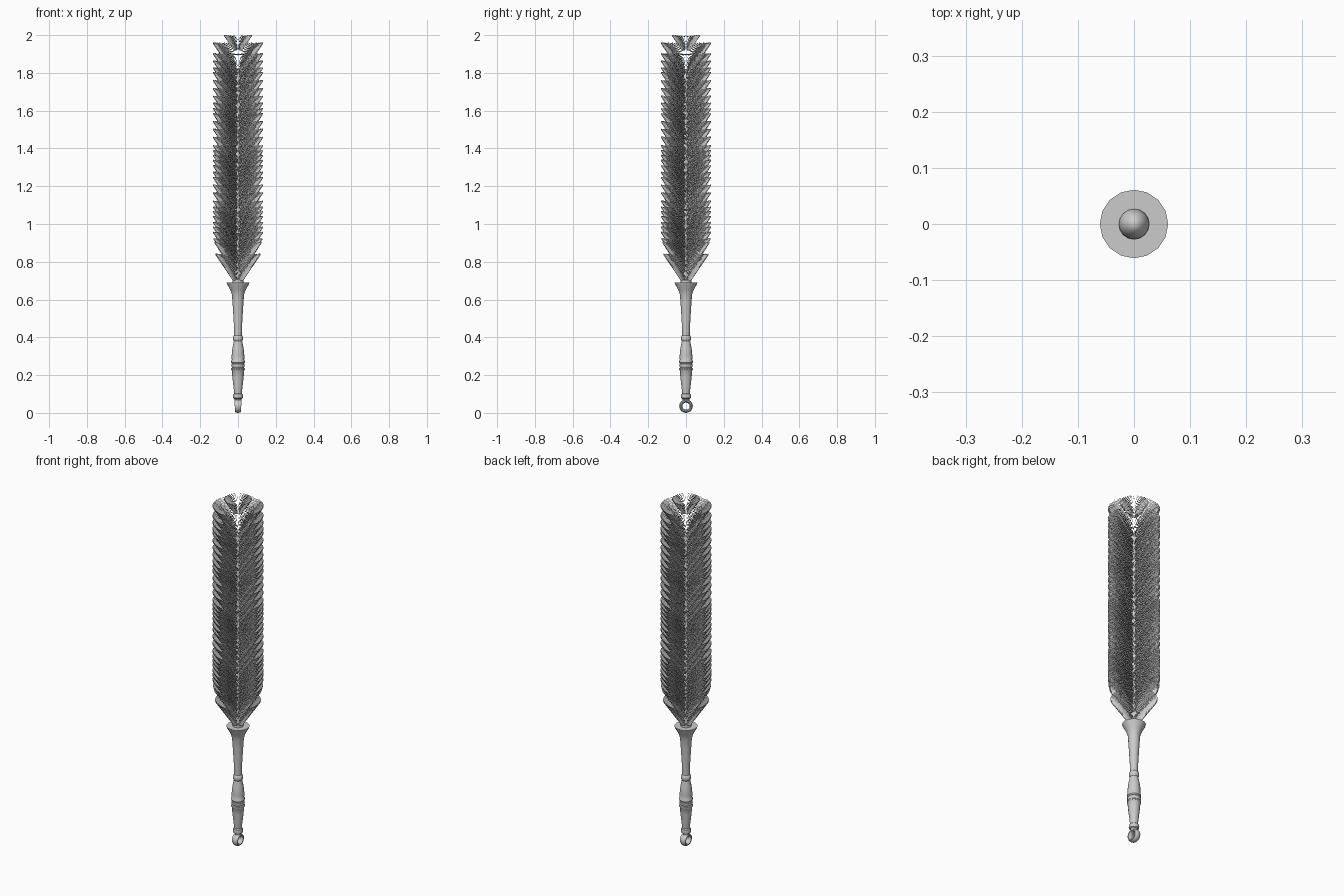
import bpy, bmesh, math, random
from mathutils import Vector

if "Cube" in bpy.data.objects:
    bpy.data.objects.remove(bpy.data.objects["Cube"])

random.seed(4)


def make_object(name, bm, smooth=True):
    mesh = bpy.data.meshes.new(name)
    bm.to_mesh(mesh)
    bm.free()
    ob = bpy.data.objects.new(name, mesh)
    bpy.context.collection.objects.link(ob)
    if smooth:
        bpy.ops.object.select_all(action='DESELECT')
        bpy.context.view_layer.objects.active = ob
        ob.select_set(True)
        bpy.ops.object.shade_smooth_by_angle(angle=math.radians(35))
    return ob


def lathe(name, profile, sides):
    bm = bmesh.new()
    verts = [bm.verts.new((r, 0, z)) for r, z in profile]
    edges = [bm.edges.new(pair) for pair in zip(verts, verts[1:])]
    bmesh.ops.spin(bm, geom=verts + edges, axis=(0, 0, 1), cent=(0, 0, 0),
                   angle=math.tau, steps=sides, use_duplicate=False)
    bmesh.ops.remove_doubles(bm, verts=bm.verts, dist=1e-5)
    bmesh.ops.recalc_face_normals(bm, faces=bm.faces)
    return make_object(name, bm)


# Turned handle with beads, grip rings and a flared socket
lathe("handle", [
    (0, .066), (.017, .066), (.019, .074), (.025, .078), (.027, .088),
    (.025, .099), (.020, .103), (.023, .13), (.030, .19), (.033, .225),
    (.036, .229), (.036, .236), (.032, .24), (.035, .245), (.035, .258),
    (.032, .262), (.036, .267), (.036, .275), (.033, .28), (.034, .30),
    (.030, .34), (.022, .38), (.025, .385), (.027, .395), (.025, .406),
    (.020, .411), (.022, .47), (.028, .57), (.032, .625), (.040, .65),
    (.057, .68), (.061, .691), (0, .691)], 16)

# Core stem the bristles grow from
lathe("stem", [(0, .68), (.028, .68), (.027, 1.78), (.022, 1.80),
               (.012, 1.815), (0, 1.82)], 16)

# Hanging ring, narrowing towards the bottom
bm = bmesh.new()
rings = []
for i in range(24):
    a = math.tau * i / 24
    row = []
    for k in range(10):
        b = math.tau * k / 10
        r = .0275 + .0085 * math.cos(b)
        z = .036 + r * math.sin(a)
        width = .016 + .004 * z / .072
        row.append(bm.verts.new((width * math.sin(b), r * math.cos(a), z)))
    rings.append(row)
for i in range(24):
    for k in range(10):
        p, q = rings[i], rings[(i + 1) % 24]
        bm.faces.new((p[k], q[k], q[(k + 1) % 10], p[(k + 1) % 10]))
bmesh.ops.recalc_face_normals(bm, faces=bm.faces)
make_object("hanging_ring", bm)

# Tiers of fine upright bristle blades, each tier forming an open cone
tiers = [(.12, .843), (.125, .905), (.13, .925)]
z = .96
while z < 1.93:
    tiers.append((.133, z))
    z += random.uniform(.022, .046)
tiers += [(.133, 1.962), (.073, 2.0)]
bm = bmesh.new()
COUNT = 110
for tip_r, tip_z in tiers:
    phase = random.random()
    base_r = .022
    base_z = max(.692, tip_z - (tip_r - base_r) * 1.6)
    for i in range(COUNT):
        a = math.tau * (i + phase) / COUNT
        d = Vector((math.cos(a), math.sin(a), 0))
        low, high = d * base_r, d * tip_r
        pts = [(low, base_z), (high, tip_z - .006), (high, tip_z),
               (low, base_z + .008)]
        bm.faces.new([bm.verts.new(p + Vector((0, 0, h))) for p, h in pts])
make_object("bristles", bm, smooth=False)
